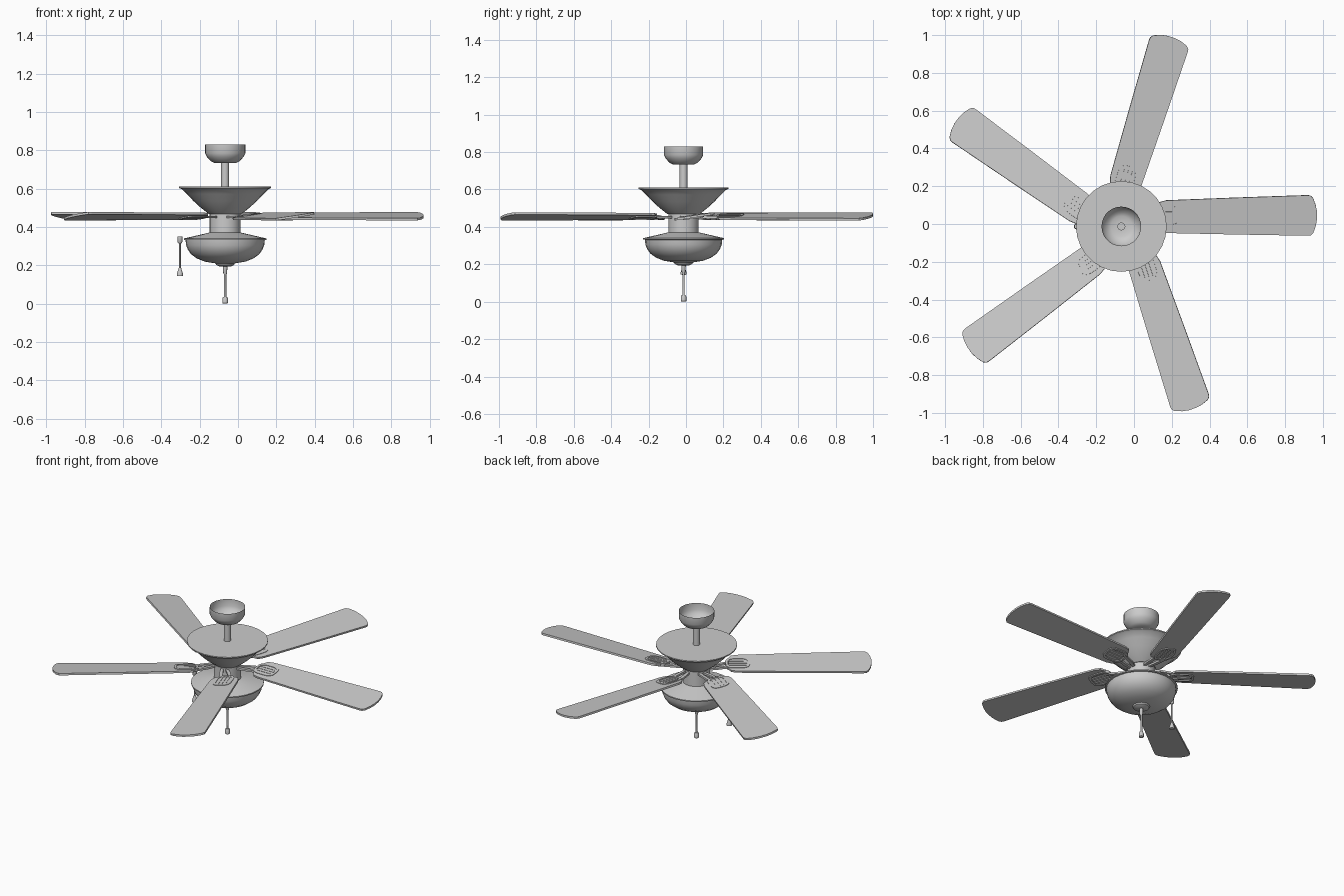
import bpy, bmesh, math
from mathutils import Matrix, Vector

cube = bpy.data.objects.get("Cube")
if cube:
    bpy.data.objects.remove(cube, do_unlink=True)

HUB = Vector((-0.067, -0.013, 0))
BLADE_Z, PITCH, OFFSET = 0.456, math.radians(8.5), 0.05

grey = bpy.data.materials.new("light grey")
grey.use_nodes = True
grey.diffuse_color = (0.6, 0.6, 0.6, 1)
grey.node_tree.nodes["Principled BSDF"].inputs["Base Color"].default_value = (0.6, 0.6, 0.6, 1)


def finish(name, bm, smooth=True):
    bmesh.ops.recalc_face_normals(bm, faces=bm.faces)
    mesh = bpy.data.meshes.new(name)
    bm.to_mesh(mesh)
    bm.free()
    mesh.materials.append(grey)
    ob = bpy.data.objects.new(name, mesh)
    bpy.context.collection.objects.link(ob)
    if smooth:
        bpy.ops.object.select_all(action='DESELECT')
        ob.select_set(True)
        bpy.context.view_layer.objects.active = ob
        bpy.ops.object.shade_smooth_by_angle(angle=math.radians(35))
    return ob


def lathe(name, profile, centre=HUB, sides=28):
    """Spin a list of (radius, height) points around a vertical axis."""
    bm = bmesh.new()
    verts = [bm.verts.new((r, 0, z)) for r, z in profile]
    edges = [bm.edges.new(pair) for pair in zip(verts, verts[1:])]
    bmesh.ops.spin(bm, geom=verts + edges, cent=(0, 0, 0), axis=(0, 0, 1),
                   angle=2 * math.pi, steps=sides)
    bmesh.ops.remove_doubles(bm, verts=bm.verts, dist=0.0004)
    bmesh.ops.translate(bm, verts=bm.verts, vec=centre)
    return finish(name, bm)


def slab(bm, outline, z0, z1):
    """Extrude a flat outline from z0 to z1."""
    face = bm.faces.new([bm.verts.new((x, y, z0)) for x, y in outline])
    new = bmesh.ops.extrude_face_region(bm, geom=[face])["geom"]
    bmesh.ops.translate(bm, vec=(0, 0, z1 - z0),
                        verts=[v for v in new if isinstance(v, bmesh.types.BMVert)])


def oval(cx, rx, ry, n=24, power=0.6):
    """Rounded-rectangle outline centred on (cx, 0)."""
    pts = []
    for i in range(n):
        c, s = math.cos(2 * math.pi * i / n), math.sin(2 * math.pi * i / n)
        pts.append((cx + rx * math.copysign(abs(c) ** power, c),
                    ry * math.copysign(abs(s) ** power, s)))
    return pts


def ring(bm, outer, inner, z0, z1):
    """Flat frame between two matching outlines."""
    loops = [[bm.verts.new((x, y, z)) for x, y in pts]
             for pts, z in ((outer, z0), (outer, z1), (inner, z1), (inner, z0))]
    n = len(outer)
    for a, b in zip(loops, loops[1:] + loops[:1]):
        for i in range(n):
            j = (i + 1) % n
            bm.faces.new((a[i], a[j], b[j], b[i]))


# Ceiling canopy, open at the top, and its rod
lathe("canopy", [(0.105, 0.83), (0.105, 0.785), (0.095, 0.765), (0.075, 0.743),
                 (0.055, 0.733), (0.02, 0.733)])
lathe("down_rod", [(0, 0.745), (0.021, 0.745), (0.021, 0.6)], sides=16)

# Motor housing and neck
lathe("motor_housing", [(0, 0.61), (0.24, 0.61), (0.24, 0.603), (0.226, 0.597),
                        (0.2, 0.572), (0.165, 0.535), (0.13, 0.503),
                        (0.1, 0.479), (0.085, 0.468), (0, 0.468)])
lathe("neck", [(0, 0.47), (0.081, 0.47), (0.081, 0.365), (0, 0.365)])

# Light fitting: sloped cover, glass bowl and finial
lathe("light_cover", [(0.081, 0.371), (0.15, 0.355), (0.216, 0.34), (0.216, 0.333),
                      (0.2, 0.33)])
lathe("light_bowl", [(0.207, 0.333), (0.204, 0.305), (0.195, 0.282), (0.178, 0.258),
                     (0.148, 0.236), (0.105, 0.219), (0.05, 0.21), (0, 0.208)])
lathe("finial", [(0.052, 0.212), (0.047, 0.202), (0.03, 0.194), (0, 0.192)], sides=20)

# Pull chains
lathe("light_chain", [(0, 0.195), (0.012, 0.195), (0.01, 0.16), (0.006, 0.15),
                      (0.006, 0.03), (0, 0.03)], sides=12)
lathe("light_chain_bob", [(0, 0.035), (0.011, 0.035), (0.015, 0.027), (0.015, 0.003),
                          (0.01, 0), (0, 0)], sides=12)
side = HUB + Vector((-0.236, 0, 0))
lathe("fan_chain_socket", [(0, 0.35), (0.013, 0.35), (0.013, 0.322), (0.008, 0.315),
                           (0, 0.315)], side, 12)
lathe("fan_chain", [(0, 0.32), (0.005, 0.32), (0.005, 0.175), (0, 0.175)], side, 10)
lathe("fan_chain_bob", [(0, 0.186), (0.007, 0.185), (0.016, 0.155), (0.016, 0.145),
                        (0, 0.143)], side, 12)

# Half outline of a blade, from root to tip
HALF = [(0.19, 0.055), (0.205, 0.078), (0.24, 0.087), (0.6, 0.098), (0.985, 0.108),
        (1.002, 0.106), (1.016, 0.093), (1.03, 0.055), (1.036, 0.02)]
OUTLINE = HALF + [(x, -y) for x, y in reversed(HALF)]

for k in range(5):
    turn = Matrix.Translation(HUB) @ Matrix.Rotation(math.radians(0.5 + 72 * k), 4, 'Z')
    place = turn @ Matrix.Translation((0, OFFSET, BLADE_Z)) @ Matrix.Rotation(PITCH, 4, 'X')

    bm = bmesh.new()
    slab(bm, OUTLINE, -0.006, 0.006)
    bm.transform(place)
    finish(f"blade_{k + 1}", bm, False)

    # Bracket frame with bars, showing above and below the blade
    bm = bmesh.new()
    ring(bm, oval(0.245, 0.072, 0.056), oval(0.245, 0.058, 0.042), -0.012, 0.009)
    for y in (-0.022, 0, 0.022):
        slab(bm, [(0.19, y - 0.005), (0.3, y - 0.005), (0.3, y + 0.005), (0.19, y + 0.005)],
             -0.011, 0.008)
    bm.transform(place)
    finish(f"blade_bracket_{k + 1}", bm, False)

    # Pair of arms from the neck to the bracket
    bm = bmesh.new()
    for s in (-1, 1):
        slab(bm, [(0.06, s * 0.012 - 0.01), (0.12, s * 0.022 + 0.01),
                  (0.2, s * 0.03 + OFFSET - 0.01), (0.2, s * 0.03 + OFFSET + 0.008),
                  (0.11, s * 0.022 + 0.028), (0.06, s * 0.012 + 0.008)], 0.446, 0.458)
    bm.transform(turn)
    finish(f"blade_arm_{k + 1}", bm, False)
